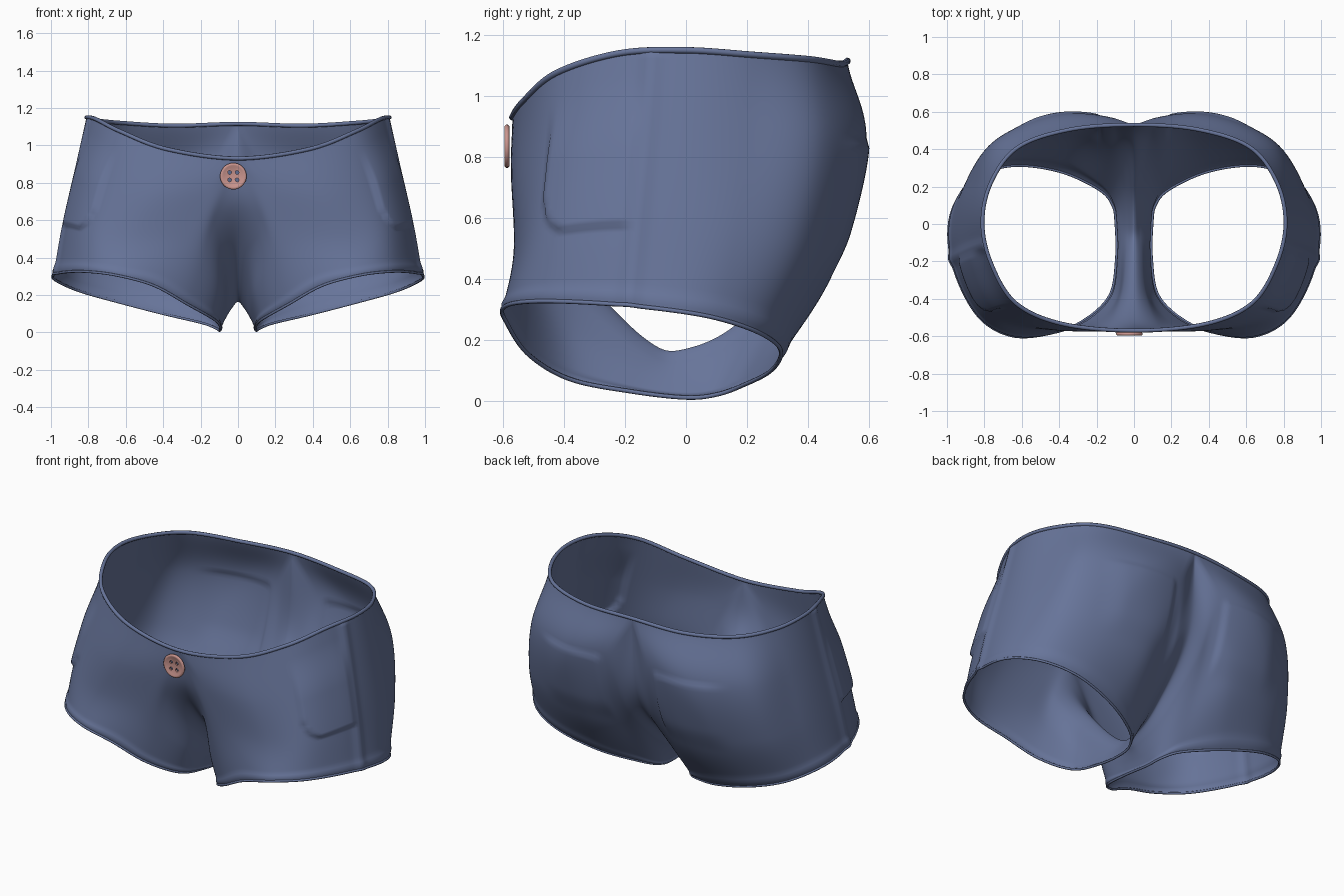
import bpy, bmesh, math
from mathutils import Vector

if "Cube" in bpy.data.objects:
    bpy.data.objects.remove(bpy.data.objects["Cube"])

def material(name, rgb):
    m = bpy.data.materials.new(name)
    m.diffuse_color = (*rgb, 1)
    m.use_nodes = True
    m.node_tree.nodes["Principled BSDF"].inputs["Base Color"].default_value = m.diffuse_color
    return m

DENIM = material("denim blue", (0.135, 0.175, 0.32))
PINK = material("button pink", (0.59, 0.30, 0.27))

# Each half is a sleeve: centre seam + waist edge (row 0) lofted down to the leg hem (row 3)
EDGE = [(0, 0, .17), (0, -.13, .20), (0, -.345, .42), (0, -.525, .68), (0, -.57, .93),
        (.38, -.535, .98), (.63, -.425, 1.075), (.76, -.22, 1.14), (.81, 0, 1.15),
        (.765, .22, 1.135), (.62, .41, 1.12), (.34, .505, 1.105), (0, .53, 1.115),
        (0, .48, .62), (0, .2, .28)]
UPPER = [(.035, 0, .13), (.04, -.14, .165), (.06, -.36, .36), (.11, -.52, .59), (.16, -.572, .75),
         (.48, -.555, .76), (.72, -.44, .82), (.83, -.24, .87), (.87, -.02, .88),
         (.84, .2, .87), (.74, .44, .85), (.44, .58, .84), (.16, .57, .82),
         (.09, .45, .50), (.05, .2, .22)]
LOWER = [(.07, 0, .07), (.07, -.165, .10), (.09, -.385, .22), (.19, -.515, .36), (.32, -.56, .48),
         (.60, -.555, .50), (.79, -.47, .55), (.90, -.27, .58), (.935, -.05, .58),
         (.91, .17, .56), (.81, .37, .52), (.58, .475, .48), (.30, .48, .42),
         (.15, .31, .25), (.09, .15, .11)]
HEM = [(.098, 0, .01), (.095, -.18, .03), (.13, -.38, .07), (.27, -.515, .15), (.45, -.585, .25),
       (.65, -.598, .305), (.82, -.505, .325), (.94, -.3, .32), (.99, -.08, .30),
       (.96, .1, .27), (.845, .245, .22), (.65, .31, .165), (.4, .28, .10),
       (.19, .185, .05), (.115, .1, .02)]
ROWS = [[Vector(p) for p in r] for r in (EDGE, UPPER, LOWER, HEM)]
N, SU, SV = 15, 12, 18          # columns, subdivisions around, subdivisions down
FRONT, BACK = 4, 12             # columns where the waist meets the centre seam

def spline(a, b, c, d, t):
    return 0.5 * (2*b + (c - a)*t + (2*a - 5*b + 4*c - d)*t*t + (3*b - a - 3*c + d)*t**3)

def flip(p):
    return Vector((-p.x, p.y, p.z))

def around(row, r, i, t):
    a, b, c, d = (row[(i + k) % N] for k in (-1, 0, 1, 2))
    if r == 0:                  # break the spline at the waist corners
        if i == FRONT: a = flip(c)
        if i == BACK - 1: d = flip(b)
        if i == FRONT - 1: d = 2*c - b
        if i == BACK: a = 2*b - c
    return spline(a, b, c, d, t)

def smooth(x, lo, hi):
    t = min(1, max(0, (x - lo) / (hi - lo)))
    return t * t * (3 - 2*t)

def relief(u, v, p):
    """Raised side seam, leg hem, front pockets and back pockets."""
    h = 0.012 * math.exp(-((u - 7.5) / 0.13)**2)
    h += 0.007 * math.exp(-((v - 0.965) / 0.025)**2)
    # front pocket: rounded lower front corner
    corner = max(0, 6.5 - u)**2 / 0.3 + max(0, v - 0.5)**2 / 0.035
    front = smooth(1 - corner, 0, 0.18) * (1 - smooth(u, 7.3, 7.45)) * smooth(v, 0.1, 0.4)
    h += 0.018 * front
    # back pocket: square patch fading towards its lower outer corner
    if p.y > 0.2:
        h += 0.011 * (smooth(p.x, .17, .20) * (1 - smooth(p.x, .50, .66))
                      * smooth(p.z, .40, .55) * (1 - smooth(p.z, .83, .86)))
    return h

# Shorts body
bm = bmesh.new()
grid, info = [], []
for i in range(N):
    for s in range(SU):
        u = i + s / SU
        c = [around(ROWS[r], r, i, s / SU) for r in range(4)]
        before = 2*c[0] - c[1]
        if i < FRONT or i >= BACK:      # cross the centre seam smoothly, away from the waist
            c[0].x = 0
            gap = u - BACK if i >= BACK else FRONT - u
            before = before.lerp(flip(c[1]), smooth(gap, 0, 0.6))
        c = [before] + c + [2*c[3] - c[2]]
        col = []
        for j in range(3 * SV + 1):
            k = min(j // SV, 2)
            p = spline(c[k], c[k+1], c[k+2], c[k+3], j / SV - k)
            p.x = max(p.x, 0)
            vert = bm.verts.new(p)
            col.append(vert)
            info.append((vert, u, j / (3 * SV)))
        grid.append(col)
M = len(grid)
for i in range(M):
    a, b = grid[i], grid[(i + 1) % M]
    for j in range(3 * SV):
        bm.faces.new((a[j], a[j+1], b[j+1], b[j]))
bm.normal_update()
moves = [(v, v.normal * relief(u, t, v.co)) for v, u, t in info if t > 0]
for v, d in moves:
    v.co += d
waist = [grid[i][0].co.copy() for i in range(FRONT * SU, BACK * SU + 1)]
hem = [col[-1].co.copy() for col in grid]
mesh = bpy.data.meshes.new("shorts_body")
bm.to_mesh(mesh)
bm.free()
mesh.materials.append(DENIM)
mesh.shade_smooth()
body = bpy.data.objects.new("shorts_body", mesh)
bpy.context.collection.objects.link(body)
mod = body.modifiers.new("mirror", 'MIRROR')
mod.use_clip = True
mod.merge_threshold = 0.0005

# Rolled edges at the waist and legs
def piping(name, pts, radius):
    cu = bpy.data.curves.new(name, 'CURVE')
    cu.dimensions = '3D'
    cu.bevel_depth = radius
    cu.bevel_resolution = 2
    sp = cu.splines.new('POLY')
    sp.points.add(len(pts) - 1)
    for q, p in zip(sp.points, pts):
        q.co = (*p, 1)
    sp.use_cyclic_u = True
    cu.materials.append(DENIM)
    ob = bpy.data.objects.new(name, cu)
    bpy.context.collection.objects.link(ob)

piping("waist_edge", waist + [flip(p) for p in waist[-2:0:-1]], 0.011)
piping("left_leg_hem", hem, 0.007)
piping("right_leg_hem", [flip(p) for p in hem], 0.007)

# Button: turned profile (radius, height) with four sewing holes
profile = [(0, 0), (.066, 0), (.071, .005), (.071, .011), (.066, .016), (.058, .016),
           (.050, .011), (0, .011)]
SEG = 32
bm = bmesh.new()
rings = []
for r, h in profile:
    if r == 0:
        rings.append([bm.verts.new((0, 0, h))] * SEG)
    else:
        rings.append([bm.verts.new((r * math.cos(2*math.pi*k/SEG), r * math.sin(2*math.pi*k/SEG), h))
                      for k in range(SEG)])
for a, b in zip(rings, rings[1:]):
    for k in range(SEG):
        n = (k + 1) % SEG
        bm.faces.new(list(dict.fromkeys((a[k], a[n], b[n], b[k]))))
bmesh.ops.recalc_face_normals(bm, faces=bm.faces)
mesh = bpy.data.meshes.new("button")
bm.to_mesh(mesh)
bm.free()
mesh.materials.append(PINK)
button = bpy.data.objects.new("button", mesh)
bpy.context.collection.objects.link(button)
button.location = (-.025, -.58, .835)
button.rotation_euler = (math.radians(90), 0, 0)

bm = bmesh.new()
for sx in (-1, 1):
    for sy in (-1, 1):
        made = bmesh.ops.create_cone(bm, cap_ends=True, segments=12, radius1=.010, radius2=.010, depth=.1)
        bmesh.ops.translate(bm, verts=made["verts"], vec=(sx * .02, sy * .02, 0))
mesh = bpy.data.meshes.new("hole_cutter")
bm.to_mesh(mesh)
bm.free()
mesh.materials.append(PINK)
cutter = bpy.data.objects.new("hole_cutter", mesh)
bpy.context.collection.objects.link(cutter)
cutter.location, cutter.rotation_euler = button.location, button.rotation_euler
cutter.hide_render = True
cutter.hide_set(True)
cut = button.modifiers.new("holes", 'BOOLEAN')
cut.operation, cut.object, cut.solver = 'DIFFERENCE', cutter, 'EXACT'
bpy.context.view_layer.objects.active = button
button.select_set(True)
bpy.ops.object.shade_smooth_by_angle(angle=math.radians(50))
